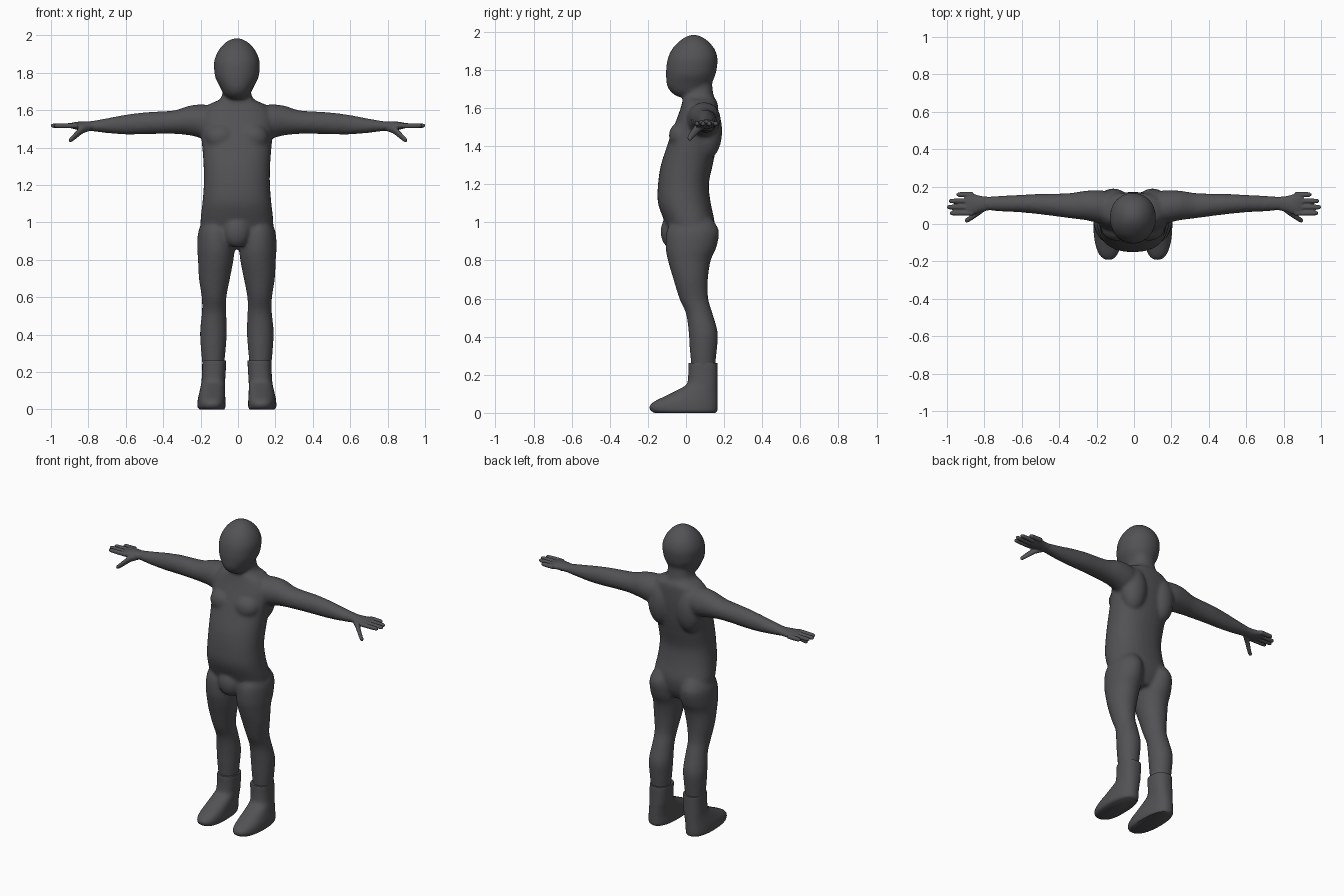
import bpy, bmesh, math
from mathutils import Matrix, Vector

grey = bpy.data.materials.new("dark grey")
grey.diffuse_color = (0.085, 0.083, 0.09, 1)
SHIFT = -0.006  # body sits slightly off the arm-span centre


def spline(rows, sub=4):
    """Catmull-Rom resampling of rows of numbers."""
    out = []
    for i in range(len(rows) - 1):
        p = [rows[max(0, min(len(rows) - 1, i + k))] for k in (-1, 0, 1, 2)]
        for j in range(sub):
            t = j / sub
            out.append([0.5 * (2*b + (c-a)*t + (2*a-5*b+4*c-d)*t*t + (3*b-a-3*c+d)*t**3)
                        for a, b, c, d in zip(*p)])
    return out + [list(rows[-1])]


def loft(bm, rows, axis="z", s=1, n=32, power=2.0, sub=4):
    """Rows (t, a0, a1, b0, b1): oval sections along z (a=x, b=y) or x (a=y, b=z)."""
    rings = []
    for t, a0, a1, b0, b1 in spline(rows, sub):
        ring = []
        for k in range(n):
            c, d = math.cos(2*math.pi*k/n), math.sin(2*math.pi*k/n)
            a = (a0+a1)/2 + (a1-a0)/2 * math.copysign(abs(c)**(2/power), c)
            b = (b0+b1)/2 + (b1-b0)/2 * math.copysign(abs(d)**(2/power), d)
            ring.append(bm.verts.new((s*a, b, t) if axis == "z" else (s*t, a, b)))
        rings.append(ring)
    faces = [bm.faces.new((r[k], r[(k+1) % n], q[(k+1) % n], q[k]))
             for r, q in zip(rings, rings[1:]) for k in range(n)]
    faces += [bm.faces.new(rings[0]), bm.faces.new(rings[-1])]
    bmesh.ops.recalc_face_normals(bm, faces=faces)


def ball(bm, loc, rad):
    m = Matrix.Translation(loc) @ Matrix.Diagonal((*rad, 1))
    bmesh.ops.create_uvsphere(bm, u_segments=32, v_segments=20, radius=1, matrix=m)


def finish(bm, name, voxel=None, smooth=0, x=0.0):
    me = bpy.data.meshes.new(name)
    bm.to_mesh(me)
    bm.free()
    me.materials.append(grey)
    ob = bpy.data.objects.new(name, me)
    ob.location.x = x
    bpy.context.collection.objects.link(ob)
    if voxel:
        r = ob.modifiers.new("merge", "REMESH")
        r.mode, r.voxel_size, r.use_smooth_shade = "VOXEL", voxel, True
        m = ob.modifiers.new("soften", "SMOOTH")
        m.factor, m.iterations = 0.5, smooth
    bpy.ops.object.select_all(action="DESELECT")
    ob.select_set(True)
    bpy.context.view_layer.objects.active = ob
    bpy.ops.object.shade_smooth_by_angle(angle=math.radians(50))
    if voxel:
        me.polygons.foreach_set("use_smooth", [True] * len(me.polygons))
    return ob


# Body: torso and neck, head, legs and arms merged into one skin
bm = bmesh.new()
torso = [(0.86, .10, -.03, .11), (0.92, .185, -.075, .14), (1.0, .195, -.11, .15),
         (1.1, .185, -.147, .13), (1.2, .177, -.147, .12), (1.3, .178, -.132, .14),
         (1.4, .185, -.10, .16), (1.5, .195, -.065, .17), (1.58, .19, -.035, .17),
         (1.63, .15, -.02, .165), (1.665, .085, -.015, .145), (1.75, .07, 0, .135)]
loft(bm, [(z, -w, w, f, b) for z, w, f, b in torso], power=2.3)
head = [(1.66, .045, -.045, .08), (1.685, .07, -.08, .11), (1.72, .088, -.1, .13),
        (1.77, .114, -.105, .153), (1.81, .121, -.104, .162), (1.86, .122, -.096, .166),
        (1.91, .104, -.073, .15), (1.95, .074, -.036, .117), (1.975, .04, 0, .08), (1.985, .01, .03, .05)]
loft(bm, [(z, -w, w, f, b) for z, w, f, b in head], power=2.1)
ball(bm, (0, -.078, .95), (.072, .055, .085))
leg = [(1.04, .10, .06, -.05, .12), (.96, .112, .092, -.1, .172), (.87, .112, .1, -.107, .16),
       (.8, .113, .095, -.095, .13), (.7, .12, .083, -.066, .115), (.6, .122, .066, -.035, .117),
       (.52, .122, .065, 0, .14), (.42, .125, .072, .014, .167), (.33, .126, .067, .02, .162),
       (.22, .126, .057, .03, .15)]
arm = [(.06, .02, .16, 1.47, 1.61), (.17, .005, .18, 1.45, 1.63), (.25, .02, .178, 1.465, 1.625),
       (.33, .03, .166, 1.473, 1.6), (.42, .042, .162, 1.473, 1.593), (.5, .052, .161, 1.471, 1.588),
       (.6, .062, .156, 1.47, 1.575), (.7, .067, .151, 1.478, 1.556), (.78, .073, .147, 1.488, 1.542),
       (.82, .075, .145, 1.492, 1.538)]
for s in (1, -1):
    loft(bm, [(z, c - w, c + w, f, b) for z, c, w, f, b in leg], s=s)
    loft(bm, arm, "x", s)
    ball(bm, (s*.105, .11, 1.48), (.085, .08, .15))    # shoulder blade
    ball(bm, (s*.085, -.02, 1.455), (.085, .07, .075))  # chest muscle
finish(bm, "body", 0.01, 7, SHIFT)

# Hands: palm, four fingers and a lowered thumb
palm = [(.77, .075, .145, 1.49, 1.54), (.82, .063, .15, 1.49, 1.54),
        (.86, .05, .162, 1.495, 1.538), (.89, .05, .17, 1.503, 1.532), (.905, .06, .16, 1.508, 1.526)]
thumb = [(.79, .075, .115, 1.49, 1.53), (.83, .045, .085, 1.475, 1.52),
         (.865, .022, .056, 1.448, 1.488), (.89, .008, .036, 1.43, 1.462), (.903, .01, .028, 1.43, 1.448)]
fingers = [(.058, .985), (.09, 1.0), (.123, .99), (.157, .95)]
for s, side in ((1, "left"), (-1, "right")):
    bm = bmesh.new()
    loft(bm, palm, "x", s, 24)
    loft(bm, thumb, "x", s, 16)
    for y, tip in fingers:
        rows = [(.86, .014), (.93, .0135), (tip - .012, .0115), (tip, .005)]
        loft(bm, [(x, y - r, y + r, 1.517 - r, 1.517 + r) for x, r in rows], "x", s, 16)
    finish(bm, side + "_hand", 0.004, 3)

# Boots: straight shaft with a long sloping toe and flat sole
boot = [(0, .134, .066, -.165, .155), (.012, .136, .074, -.185, .164), (.035, .136, .075, -.19, .166),
        (.06, .135, .073, -.165, .166), (.09, .132, .069, -.105, .166), (.12, .129, .065, -.045, .166),
        (.15, .126, .063, .003, .166), (.2, .123, .063, .012, .166), (.25, .121, .064, .012, .166),
        (.262, .121, .063, .014, .164)]
for s, side in ((1, "left"), (-1, "right")):
    bm = bmesh.new()
    loft(bm, [(z, c - w, c + w, f, b) for z, c, w, f, b in boot], s=s, n=40, power=2.4)
    for v in bm.verts:  # toes turn slightly outward
        if v.co.y < 0:
            v.co.x += s * v.co.y * 0.03
    finish(bm, side + "_boot", x=SHIFT)
